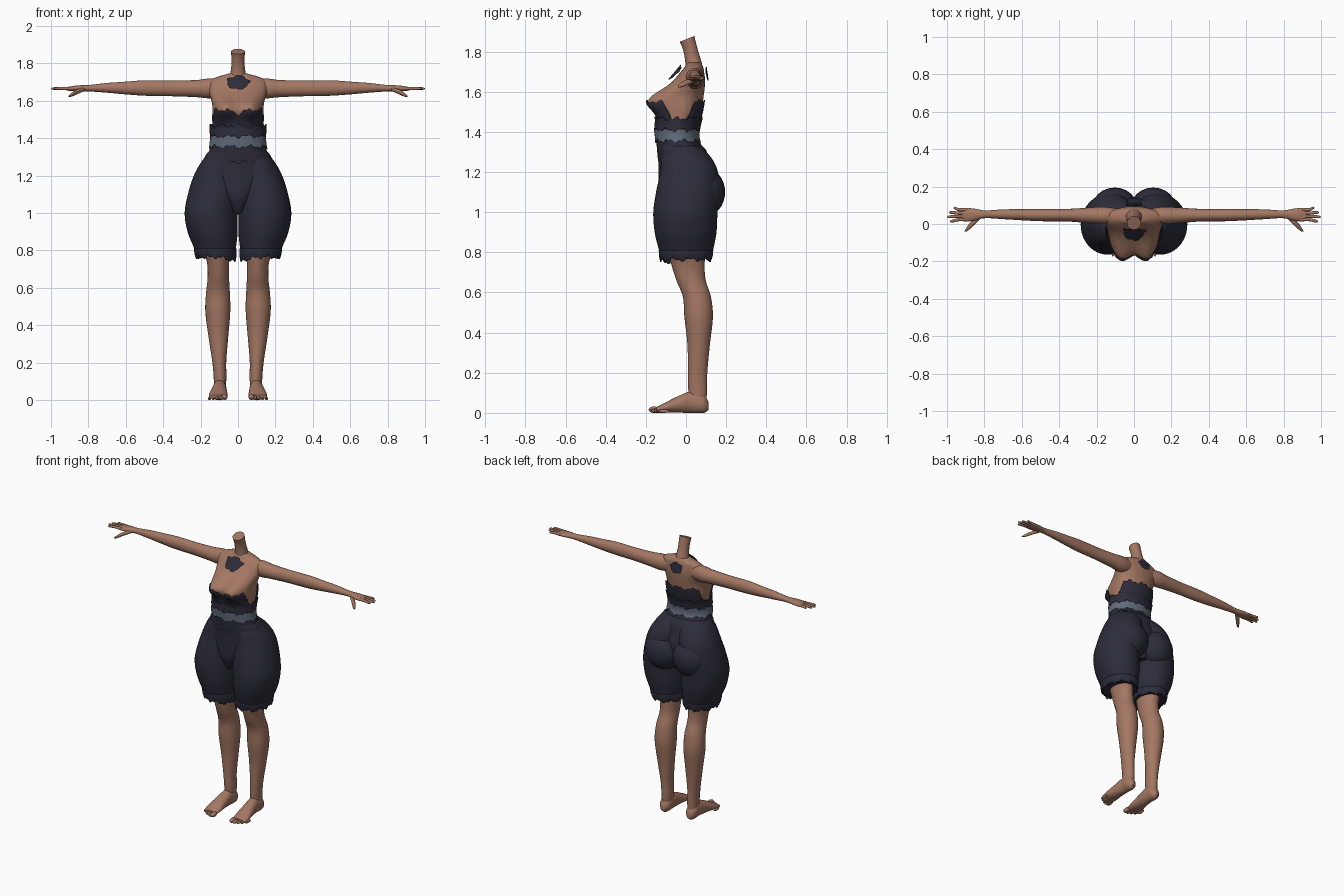
import bpy
import bmesh
from math import sin, cos, pi, exp
from mathutils import Vector

default_cube = bpy.data.objects.get("Cube")
if default_cube:
    bpy.data.objects.remove(default_cube, do_unlink=True)


def make_material(name, rgb):
    material = bpy.data.materials.new(name)
    material.use_nodes = True
    colour = (*rgb, 1.0)
    material.diffuse_color = colour
    material.node_tree.nodes["Principled BSDF"].inputs["Base Color"].default_value = colour
    return material


SKIN = make_material("warm brown skin", (0.37, 0.185, 0.125))
CLOTH = make_material("dark navy cloth", (0.026, 0.025, 0.042))
SASH = make_material("slate blue sash", (0.12, 0.15, 0.2))


def finish(name, bm, material, mirror=False, thickness=0.0):
    bmesh.ops.recalc_face_normals(bm, faces=bm.faces)
    mesh = bpy.data.meshes.new(name)
    bm.to_mesh(mesh)
    bm.free()
    mesh.materials.append(material)
    obj = bpy.data.objects.new(name, mesh)
    bpy.context.collection.objects.link(obj)
    if thickness:
        solid = obj.modifiers.new("Thickness", "SOLIDIFY")
        solid.thickness = thickness
    if mirror:
        obj.modifiers.new("Mirror", "MIRROR")
    bpy.ops.object.select_all(action="DESELECT")
    obj.select_set(True)
    bpy.context.view_layer.objects.active = obj
    bpy.ops.object.shade_smooth_by_angle(angle=0.9)
    return obj


def surface(name, point, material, rows=32, cols=32, capped=True, **options):
    """Closed rings of point(u, angle), with u running from 0 to 1."""
    bm = bmesh.new()
    rings = [[bm.verts.new(point(r / rows, 2 * pi * c / cols)) for c in range(cols)]
             for r in range(rows + 1)]
    for low, high in zip(rings, rings[1:]):
        for c in range(cols):
            d = (c + 1) % cols
            bm.faces.new((low[c], low[d], high[d], high[c]))
    if capped:
        bm.faces.new(rings[0])
        bm.faces.new(rings[-1])
    return finish(name, bm, material, **options)


def sample(keys, t):
    """Smooth interpolation of rows whose first entry increases."""
    t = min(max(t, keys[0][0]), keys[-1][0])
    i = max(k for k in range(len(keys) - 1) if keys[k][0] <= t)
    a, b = keys[i], keys[i + 1]
    before, after = keys[max(i - 1, 0)], keys[min(i + 2, len(keys) - 1)]
    span = b[0] - a[0]
    s = (t - a[0]) / span
    out = []
    for p, q, r, w in zip(before[1:], a[1:], b[1:], after[1:]):
        m = (r - p) / (b[0] - before[0]) * span
        n = (w - q) / (after[0] - a[0]) * span
        out.append(q + s * m + s * s * (3 * (r - q) - 2 * m - n) + s ** 3 * (m + n - 2 * (r - q)))
    return out


def tube(name, keys, axis, material, shift=None, **options):
    """Rows: position on axis, two centre coordinates, two radii."""
    def point(u, a):
        t = keys[0][0] + u * (keys[-1][0] - keys[0][0])
        p, q, rp, rq = sample(keys, t)
        co = [p + rp * cos(a), q + rq * sin(a)]
        co.insert("xyz".index(axis), t)
        return shift(co, u, a) if shift else co
    return surface(name, point, material, **options)


def ellipsoid(name, centre, radii, material):
    bm = bmesh.new()
    bmesh.ops.create_uvsphere(bm, u_segments=24, v_segments=16, radius=1)
    for v in bm.verts:
        v.co = Vector(x * r + c for x, r, c in zip(v.co, radii, centre))
    return finish(name, bm, material, mirror=True)


def jag(a):
    return 0.007 * sin(9 * a) + 0.005 * sin(22 * a + 1)


# Torso: height, half width, front, back; the bust is a pair of soft swellings
TORSO = [(1.26, .165, -.13, .11), (1.36, .138, -.138, .055), (1.42, .134, -.14, .055),
         (1.50, .138, -.118, .075), (1.58, .138, -.1, .088), (1.65, .155, -.06, .095),
         (1.70, .155, -.025, .09), (1.725, .12, -.005, .085), (1.745, .05, .005, .075)]


def torso_point(z, a, offset=0.0):
    w, front, back = sample(TORSO, z)
    x = (w + offset) * cos(a)
    y = (front + back) / 2 + ((back - front) / 2 + offset) * sin(a)
    if sin(a) < 0:
        fade = min(1, -3 * sin(a))
        for side in (-1, 1):
            y -= .092 * fade * exp(-((x - side * .075) / .07) ** 2 - ((z - 1.555) / .068) ** 2)
    return x, y, z


surface("torso", lambda u, a: torso_point(1.26 + u * .485, a), SKIN, rows=60, cols=72)


def wrap(name, bottom, top, offset, material):
    """Cloth shell following the torso between two ragged edges."""
    def point(u, a):
        low, high = bottom(a), top(a)
        return torso_point(low + u * (high - low), a, offset)
    surface(name, point, material, rows=20, cols=120, capped=False, thickness=.006)


def bodice_edge(a):
    s = min(max((abs(sin(a)) - .3) / .25, 0), 1)
    dip = .02 * exp(-(cos(a) / .2) ** 2) if sin(a) < 0 else 0
    return 1.455 + .095 * s * s * (3 - 2 * s) - dip + jag(a)


wrap("bodice", lambda a: 1.39, bodice_edge, .01, CLOTH)
wrap("bodice_ruffle", lambda a: 1.41 + jag(a), lambda a: 1.465 + jag(a + 1), .017, CLOTH)
wrap("waist_sash", lambda a: 1.355 + jag(a + 2), lambda a: 1.41 + jag(a) / 2, .016, SASH)
wrap("bodice_skirt", lambda a: 1.275 + jag(a), lambda a: 1.375, .01, CLOTH)


# Neck with a slanted cut
def slant(co, u, a):
    co[2] += .4 * (co[1] - .005) * u ** 4
    return co


tube("neck", [(1.67, 0, .042, .07, .045), (1.74, 0, .038, .043, .041),
              (1.80, 0, .024, .035, .036), (1.863, 0, .005, .037, .036)], "z", SKIN, slant)


# Torn cloth pieces at the throat and upper back
def patch(name, half_width, half_height, centre, lean, bend):
    def point(u, a):
        r = (.02 + .98 * u) * (1 + .1 * sin(5 * a + 1) + .06 * sin(8 * a))
        x, z = half_width * r * cos(a), half_height * r * sin(a)
        return x, centre[0] + lean * z + bend * x * x, centre[1] + z
    surface(name, point, CLOTH, rows=6, cols=40, thickness=.006)


patch("throat_patch", .06, .036, (-.058, 1.698), .85, 5)
patch("back_patch", .045, .035, (.108, 1.69), -.15, -2)

# Arms and hands
tube("arms", [(.08, .045, 1.667, .035, .044), (.15, .045, 1.666, .046, .053),
              (.22, .046, 1.665, .043, .046), (.35, .047, 1.666, .034, .042),
              (.5, .048, 1.668, .033, .041), (.6, .05, 1.668, .03, .034),
              (.7, .052, 1.669, .026, .026), (.8, .052, 1.667, .021, .017),
              (.86, .05, 1.666, .033, .016), (.905, .05, 1.664, .036, .011),
              (.92, .05, 1.664, .031, .007)], "x", SKIN, rows=60, mirror=True)
for i, (finger, tip) in enumerate(zip(("little", "ring", "middle", "index"),
                                      (.965, .99, 1.0, .985))):
    y = .077 - .018 * i
    tip_y = y + .006 * (1.5 - i)
    tube(finger + "_fingers", [(.89, y, 1.665, .009, .009), (.94, y, 1.666, .0085, .0085),
                               (tip - .008, tip_y, 1.665, .007, .006),
                               (tip, tip_y, 1.664, .002, .002)],
         "x", SKIN, rows=12, cols=12, mirror=True)
tube("thumbs", [(.82, .04, 1.662, .012, .01), (.86, .008, 1.648, .018, .013),
                (.89, -.024, 1.632, .014, .01), (.905, -.038, 1.624, .003, .003)],
     "x", SKIN, rows=16, cols=16, mirror=True)

# Legs
tube("legs", [(.03, .098, .06, .03, .04), (.12, .096, .058, .034, .047),
              (.2, .1, .058, .037, .048), (.34, .105, .063, .053, .056),
              (.48, .108, .063, .067, .071), (.58, .107, .054, .063, .07),
              (.66, .105, .025, .057, .073), (.74, .107, .01, .06, .083),
              (.85, .12, 0, .08, .1)], "z", SKIN, rows=50, mirror=True)

# Feet and toes
tube("feet", [(-.148, .108, .016, .046, .012), (-.1, .106, .027, .05, .026),
              (-.04, .102, .042, .043, .041), (.03, .098, .054, .037, .054),
              (.09, .098, .045, .034, .045), (.113, .098, .034, .014, .02)],
     "y", SKIN, mirror=True)
for i, toe in enumerate(("big", "second", "middle", "fourth", "little")):
    size = .016 if i == 0 else .0115 - .0008 * i
    ellipsoid(toe + "_toes", (.072 + .02 * i, -.158 + .003 * i * i, size),
              (size, .028, size), SKIN)

# Shorts: thighs, seat, pelvis and ragged hem
tube("shorts_thighs", [(.77, .118, 0, .1, .122), (.82, .124, 0, .114, .137),
                       (.9, .136, -.002, .134, .154), (1.0, .143, -.003, .142, .16),
                       (1.1, .13, .008, .138, .157), (1.2, .112, .015, .124, .144),
                       (1.27, .09, .002, .108, .125), (1.33, .06, -.02, .09, .09)],
     "z", CLOTH, rows=50, cols=48, mirror=True)
ellipsoid("shorts_seat", (.103, .085, 1.1), (.122, .11, .125), CLOTH)
tube("shorts_pelvis", [(1.0, 0, 0, .04, .1), (1.08, 0, 0, .11, .135),
                       (1.18, 0, 0, .185, .137), (1.25, 0, -.01, .193, .128),
                       (1.31, 0, -.022, .172, .122), (1.335, 0, -.035, .15, .11)],
     "z", CLOTH, cols=64)


def ragged(co, u, a):
    sag = .018 * max(0, -cos(a - .5)) ** 6
    co[2] += (1 - u) * (jag(a) - sag)
    return co


tube("shorts_hem", [(.762, .118, 0, .106, .128), (.785, .12, 0, .113, .134),
                    (.81, .122, 0, .113, .136)], "z", CLOTH, ragged,
     rows=8, cols=72, capped=False, mirror=True, thickness=.006)
